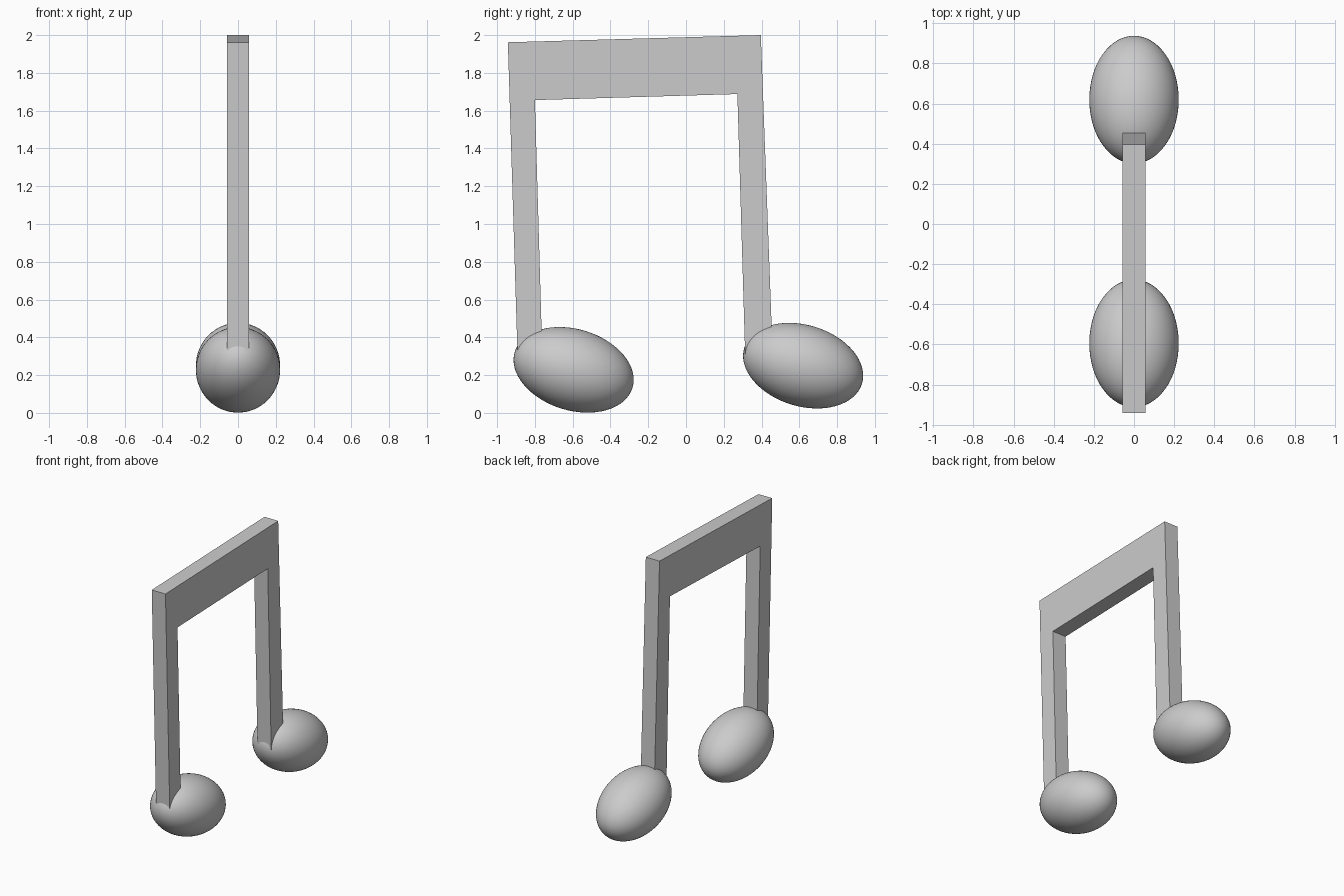
import bpy, bmesh, math

if "Cube" in bpy.data.objects:
    bpy.data.objects.remove(bpy.data.objects["Cube"])

HALF_THICKNESS = 0.057
TILT = math.radians(-17)

# Stems and beam: one bracket outline in (y, z), extruded along x
outline = [(-0.891, 0.28), (-0.943, 1.962), (0.396, 2.0), (0.46, 0.28),
           (0.314, 0.28), (0.272, 1.688), (-0.8, 1.656), (-0.76, 0.28)]
bm = bmesh.new()
face = bm.faces.new([bm.verts.new((-HALF_THICKNESS, y, z)) for y, z in outline])
side = bmesh.ops.extrude_face_region(bm, geom=[face])["geom"]
bmesh.ops.translate(bm, vec=(2 * HALF_THICKNESS, 0, 0),
                    verts=[v for v in side if isinstance(v, bmesh.types.BMVert)])
bmesh.ops.recalc_face_normals(bm, faces=bm.faces)
mesh = bpy.data.meshes.new("stems_and_beam")
bm.to_mesh(mesh)
bm.free()
frame = bpy.data.objects.new("stems_and_beam", mesh)
bpy.context.collection.objects.link(frame)


# Note heads: tilted smooth ellipsoids, high end towards the stem
def note_head(name, y, z):
    bpy.ops.mesh.primitive_uv_sphere_add(segments=64, ring_count=32, radius=1,
                                         location=(0, y, z), rotation=(TILT, 0, 0))
    head = bpy.context.object
    head.name = name
    head.scale = (0.223, 0.326, 0.215)
    bpy.ops.object.shade_smooth()


note_head("front_note_head", -0.595, 0.228)
note_head("back_note_head", 0.62, 0.25)
